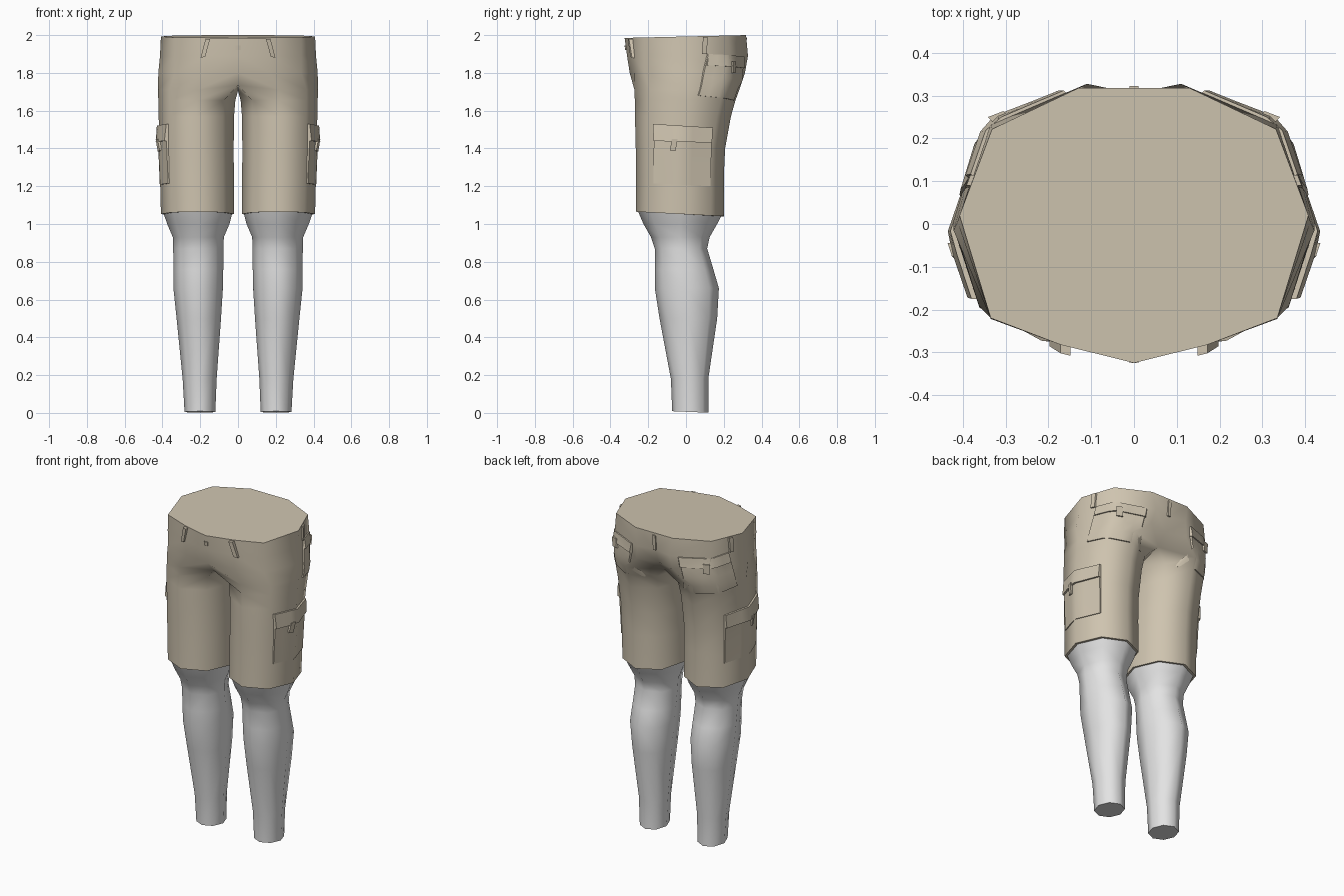
import bpy, bmesh, math
from mathutils import Vector
from mathutils.bvhtree import BVHTree

if "Cube" in bpy.data.objects:
    bpy.data.objects.remove(bpy.data.objects["Cube"])


def material(name, rgb):
    m = bpy.data.materials.new(name)
    m.diffuse_color = (*rgb, 1)
    m.use_nodes = True
    m.node_tree.nodes["Principled BSDF"].inputs["Base Color"].default_value = m.diffuse_color
    return m


TAN = material("tan cloth", (0.62, 0.55, 0.43))
GREY = material("light grey", (0.77, 0.77, 0.77))
SIDES = 8


def finish(bm, name, mat, mirror=False, angle=40):
    bmesh.ops.recalc_face_normals(bm, faces=bm.faces)
    me = bpy.data.meshes.new(name)
    bm.to_mesh(me)
    bm.free()
    ob = bpy.data.objects.new(name, me)
    bpy.context.collection.objects.link(ob)
    me.materials.append(mat)
    if mirror:
        mod = ob.modifiers.new("mirror", "MIRROR")
        mod.use_mirror_merge = False
    bpy.ops.object.select_all(action="DESELECT")
    ob.select_set(True)
    bpy.context.view_layer.objects.active = ob
    bpy.ops.object.shade_smooth_by_angle(angle=math.radians(angle))
    return ob


def oval(x0, x1, y0, y1, z, tilt=0.0):
    """Ring starting at the front and running outwards; tilt lowers the back."""
    pts = []
    for k in range(SIDES):
        a = 2 * math.pi * k / SIDES
        pts.append(((x0 + x1) / 2 + (x1 - x0) / 2 * math.sin(a),
                    (y0 + y1) / 2 - (y1 - y0) / 2 * math.cos(a),
                    z + tilt * math.cos(a)))
    return pts


def bridge(bm, a, b):
    n = len(a)
    for i in range(n):
        j = (i + 1) % n
        bm.faces.new((a[i], a[j], b[j], b[i]))


# --- shorts: half rings over the hips, full rings down the leg
hips = [
    [(0, -.325), (.17, -.283), (.335, -.22), (.408, .02), (.332, .222),
     (.13, .318), (0, .318)],
    [(0, -.312), (.17, -.282), (.335, -.222), (.413, .005), (.335, .232),
     (.11, .328), (0, .305)],
    [(0, -.298), (.17, -.275), (.335, -.22), (.422, -.015), (.338, .232),
     (.13, .312), (0, .275)],
]
bm = bmesh.new()
rows = []
for pts, z in zip(hips, (2.0, 1.89, 1.80)):
    rows.append([bm.verts.new((x, y, z if z < 2 else 2 - .015 * (.32 - y) / .645))
                 for x, y in pts])
for a, b in zip(rows, rows[1:]):
    for i in range(6):
        bm.faces.new((a[i], a[i + 1], b[i + 1], b[i]))

# crotch ring: front, outside and back of thigh, then the seam between the legs
ring = [bm.verts.new(p) for p in oval(.01, .423, -.273, .282, 1.71)]
for k, co in ((5, (0, .215, 1.73)), (6, (0, -.02, 1.705)), (7, (0, -.245, 1.735))):
    ring[k].co = co
order = [7, 0, 1, 2, 3, 4, 5]
for i in range(6):
    bm.faces.new((rows[-1][i], rows[-1][i + 1], ring[order[i + 1]], ring[order[i]]))

for args in ((.014, .422, -.271, .262, 1.655), (.021, .42, -.27, .238, 1.57),
             (.023, .416, -.266, .207, 1.40), (.022, .413, -.264, .20, 1.25),
             (.020, .408, -.266, .20, 1.053, .012),
             (.036, .392, -.25, .184, 1.053, .012)):
    nxt = [bm.verts.new(p) for p in oval(*args)]
    bridge(bm, ring, nxt)
    ring = nxt

bmesh.ops.mirror(bm, geom=bm.verts[:] + bm.edges[:] + bm.faces[:],
                 axis="X", merge_dist=0.0005)
bmesh.ops.remove_doubles(bm, verts=bm.verts, dist=0.0005)
waist = [e for e in bm.edges if e.is_boundary and all(v.co.z > 1.95 for v in e.verts)]
bmesh.ops.holes_fill(bm, edges=waist, sides=0)
bmesh.ops.recalc_face_normals(bm, faces=bm.faces)
surface = BVHTree.FromBMesh(bm)
finish(bm, "shorts", TAN, angle=62)

# --- bare legs
bm = bmesh.new()
ring = None
for args in ((.03, .395, -.255, .19, 1.06, .01), (.045, .375, -.225, .165, 1.0),
             (.075, .345, -.185, .125, .93), (.077, .343, -.165, .112, .87),
             (.078, .342, -.165, .145, .76), (.08, .342, -.165, .174, .66),
             (.09, .325, -.14, .165, .50), (.113, .293, -.08, .118, .18),
             (.12, .283, -.073, .118, .005, .004)):
    nxt = [bm.verts.new(p) for p in oval(*args)]
    if ring:
        bridge(bm, ring, nxt)
    else:
        bm.faces.new(nxt)
    ring = nxt
bm.faces.new(ring)
finish(bm, "leg", GREY, mirror=True, angle=62)


def patch(name, corners, aim, top, bottom, mirror=True, nu=6, nv=4):
    """Raised cloth panel laid on the shorts; corners go round from the top."""
    a, b, c, d = (Vector(p) for p in corners)
    aim = Vector(aim).normalized()
    bm = bmesh.new()
    out, base = [], []
    for j in range(nv + 1):
        v = j / nv
        for i in range(nu + 1):
            u = i / nu
            p = a.lerp(b, u).lerp(d.lerp(c, u), v)
            hit = surface.ray_cast(p - aim * .5, aim)[0] or p
            out.append(bm.verts.new(hit - aim * (top + (bottom - top) * v)))
            base.append(bm.verts.new(hit + aim * .008))
    w = nu + 1
    for j in range(nv):
        for i in range(nu):
            k = j * w + i
            bm.faces.new((out[k], out[k + 1], out[k + w + 1], out[k + w]))
    rim = (list(range(w)) + [j * w + nu for j in range(1, nv + 1)]
           + [nv * w + i for i in range(nu - 1, -1, -1)]
           + [j * w for j in range(nv - 1, 0, -1)])
    bridge(bm, [out[k] for k in rim], [base[k] for k in rim])
    finish(bm, name, TAN, mirror)


# --- cargo pockets on the outer thighs
side = (-1, 0, 0)
patch("cargo_pocket", [(.4, -.17, 1.51), (.4, .137, 1.49), (.4, .13, 1.20),
                       (.4, -.172, 1.215)], side, .012, .006)
patch("cargo_flap", [(.4, -.175, 1.53), (.4, .142, 1.51), (.4, .138, 1.43),
                     (.4, -.172, 1.44)], side, .012, .022)
patch("cargo_tab", [(.4, -.075, 1.45), (.4, -.045, 1.45), (.4, -.055, 1.385),
                    (.4, -.085, 1.39)], side, .025, .018, nu=1, nv=2)

# --- back pockets wrapping towards the hips
rear = (-.72, -.69, 0)
patch("back_pocket", [(.18, .318, 1.87), (.39, .12, 1.885), (.405, .065, 1.68),
                      (.19, .27, 1.65)], rear, .01, .008)
patch("back_flap", [(.175, .322, 1.885), (.39, .125, 1.90), (.39, .11, 1.84),
                    (.18, .315, 1.825)], rear, .008, .018)
patch("back_tab", [(.275, .235, 1.86), (.30, .21, 1.86), (.30, .21, 1.80),
                   (.275, .235, 1.80)], rear, .021, .017, nu=1, nv=2)

# --- belt loops and fly button
patch("front_belt_loop", [(.148, -.3, 1.98), (.172, -.3, 1.98), (.198, -.3, 1.88),
                          (.174, -.3, 1.885)], (0, 1, 0), .02, .014, nu=1)
patch("side_belt_loop", [(.39, .09, 1.99), (.39, .115, 1.99), (.39, .11, 1.90),
                         (.39, .085, 1.90)], side, .01, .01, nu=1)
patch("back_belt_loop", [(-.01, .3, 1.985), (.01, .3, 1.985), (.01, .3, 1.89),
                         (-.01, .3, 1.89)], (0, -1, 0), .006, .01, False, nu=2)
patch("fly_button", [(-.012, -.3, 1.945), (.012, -.3, 1.945), (.012, -.3, 1.92),
                     (-.012, -.3, 1.92)], (0, 1, 0), .006, .006, False, nu=2, nv=2)
